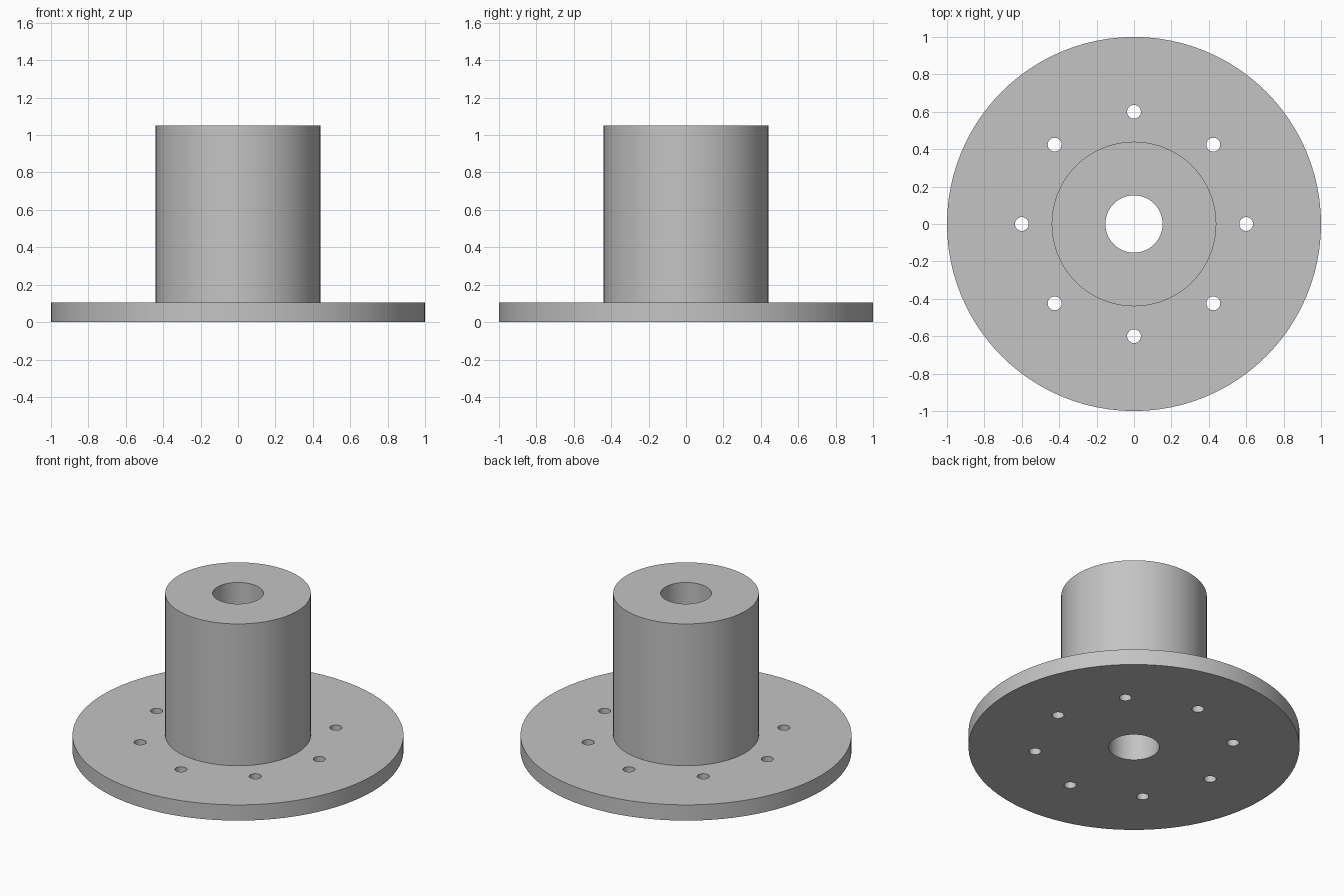
import bpy, bmesh, math
from mathutils import Matrix, Vector

cube = bpy.data.objects.get("Cube")
if cube:
    bpy.data.objects.remove(cube, do_unlink=True)

FLANGE_R, HUB_R, BORE_R = 1.0, 0.44, 0.153
FLANGE_H, TOTAL_H = 0.105, 1.05
BOLT_CIRCLE, BOLT_R, BOLTS = 0.6, 0.037, 8

grey = bpy.data.materials.new("Plain grey metal")
grey.use_nodes = True
colour = (0.55, 0.55, 0.55, 1)
grey.diffuse_color = colour
grey.node_tree.nodes["Principled BSDF"].inputs["Base Color"].default_value = colour


def make_object(name, bm):
    bmesh.ops.recalc_face_normals(bm, faces=bm.faces)
    mesh = bpy.data.meshes.new(name)
    bm.to_mesh(mesh)
    bm.free()
    mesh.materials.append(grey)
    obj = bpy.data.objects.new(name, mesh)
    bpy.context.collection.objects.link(obj)
    return obj


# Flange and hollow hub, turned from one closed profile
profile = [(BORE_R, 0), (FLANGE_R, 0), (FLANGE_R, FLANGE_H),
           (HUB_R, FLANGE_H), (HUB_R, TOTAL_H), (BORE_R, TOTAL_H)]
bm = bmesh.new()
verts = [bm.verts.new((r, 0, z)) for r, z in profile]
edges = [bm.edges.new((v, verts[i - 1])) for i, v in enumerate(verts)]
bmesh.ops.spin(bm, geom=verts + edges, cent=(0, 0, 0), axis=(0, 0, 1),
               angle=math.tau, steps=96, use_merge=True)
bmesh.ops.remove_doubles(bm, verts=bm.verts, dist=0.0001)
hub = make_object("flanged_hub", bm)

# Ring of bolt hole cutters
bm = bmesh.new()
for i in range(BOLTS):
    a = math.tau * i / BOLTS
    place = Vector((BOLT_CIRCLE * math.cos(a), BOLT_CIRCLE * math.sin(a), FLANGE_H / 2))
    bmesh.ops.create_cone(bm, cap_ends=True, segments=32, radius1=BOLT_R,
                          radius2=BOLT_R, depth=FLANGE_H * 2,
                          matrix=Matrix.Translation(place))
cutter = make_object("bolt_hole_cutter", bm)
cutter.hide_render = True

# Drill the holes, then discard the cutter
bpy.ops.object.select_all(action='DESELECT')
hub.select_set(True)
bpy.context.view_layer.objects.active = hub
drill = hub.modifiers.new("Bolt holes", 'BOOLEAN')
drill.operation = 'DIFFERENCE'
drill.solver = 'EXACT'
drill.object = cutter
bpy.ops.object.modifier_apply(modifier=drill.name)
bpy.data.objects.remove(cutter, do_unlink=True)

bpy.ops.object.shade_smooth_by_angle(angle=math.radians(30))
